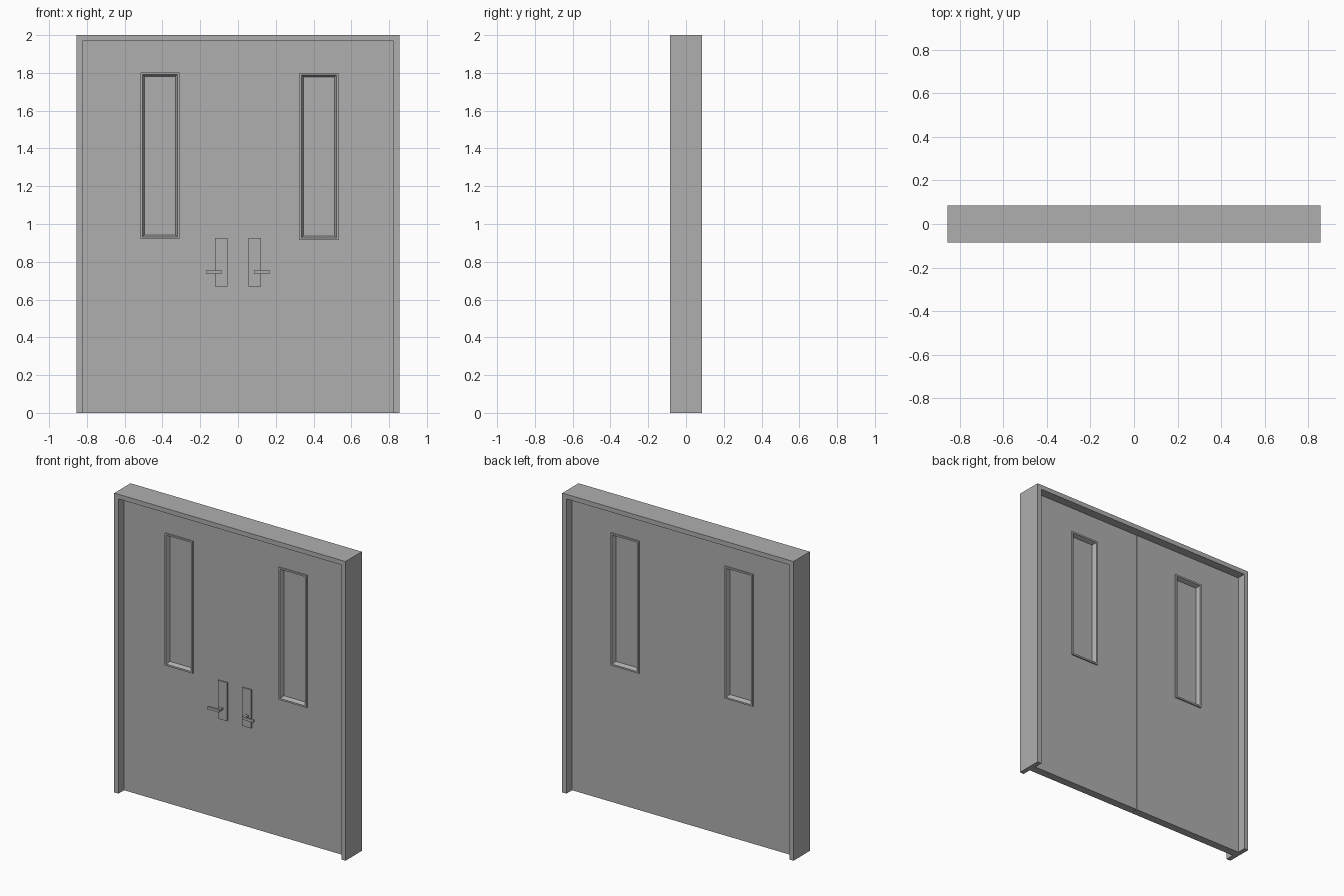
import bpy, bmesh

if "Cube" in bpy.data.objects:
    bpy.data.objects.remove(bpy.data.objects["Cube"])

# Dark grey paint shared by every part
PAINT = bpy.data.materials.new("dark_grey_paint")
PAINT.diffuse_color = (0.43, 0.43, 0.43, 1)
PAINT.use_nodes = True
PAINT.node_tree.nodes["Principled BSDF"].inputs["Base Color"].default_value = PAINT.diffuse_color


def finish(name, bm):
    bmesh.ops.recalc_face_normals(bm, faces=bm.faces)
    me = bpy.data.meshes.new(name)
    bm.to_mesh(me)
    bm.free()
    me.materials.append(PAINT)
    ob = bpy.data.objects.new(name, me)
    bpy.context.collection.objects.link(ob)
    return ob


def extrude_xz(name, pts, y0, y1):
    """Extrude an outline in the XZ plane from y0 to y1."""
    bm = bmesh.new()
    face = bm.faces.new([bm.verts.new((x, y0, z)) for x, z in pts])
    ext = bmesh.ops.extrude_face_region(bm, geom=[face])
    verts = [v for v in ext["geom"] if isinstance(v, bmesh.types.BMVert)]
    bmesh.ops.translate(bm, verts=verts, vec=(0, y1 - y0, 0))
    # Extruding a lone face may drop the starting cap: restore it if open
    bmesh.ops.holes_fill(bm, edges=[e for e in bm.edges if e.is_boundary])
    return finish(name, bm)


def box(name, x0, x1, y0, y1, z0, z1):
    return extrude_xz(name, [(x0, z0), (x1, z0), (x1, z1), (x0, z1)], y0, y1)


def ring_loft(name, rings):
    """Join rectangular rings (x0, x1, z0, z1, y) in a closed loop."""
    bm = bmesh.new()
    loops = [[bm.verts.new(p) for p in ((a, y, c), (b, y, c), (b, y, d), (a, y, d))]
             for a, b, c, d, y in rings]
    for i, cur in enumerate(loops):
        nxt = loops[(i + 1) % len(loops)]
        for k in range(4):
            j = (k + 1) % 4
            bm.faces.new((cur[k], cur[j], nxt[j], nxt[k]))
    return finish(name, bm)


def inset(rect, d, y):
    a, b, c, e = rect
    return (a + d, b - d, c + d, e - d, y)


W, H, D, T = 0.855, 2.0, 0.086, 0.031  # frame half width, height, half depth, thickness
LEAF = 0.027                           # door half thickness
GAP = 0.0012

# Door frame: two jambs and a head in one outline
I = W - T
extrude_xz("door_frame", [(-W, 0), (-I, 0), (-I, H - T), (I, H - T),
                          (I, 0), (W, 0), (W, H), (-W, H)], -D, D)

sides = (("left", -1, (-I, -GAP, 0, H - T), (-0.517, -0.31, 0.92, 1.803)),
         ("right", 1, (GAP, I, 0, H - T), (0.325, 0.532, 0.916, 1.8)))

for side, s, leaf, win in sides:
    # Door leaf with a window opening
    ring_loft(side + "_door", [inset(leaf, 0, -LEAF), inset(win, 0.008, -LEAF),
                               inset(win, 0.008, LEAF), inset(leaf, 0, LEAF)])
    # Raised window trim with a sloped inner edge on both faces
    y = LEAF + 0.009
    ring_loft(side + "_window_trim", [
        inset(win, 0, -y), inset(win, 0.011, -y), inset(win, 0.021, -0.012),
        inset(win, 0.021, 0.012), inset(win, 0.011, y), inset(win, 0, y)])
    # Window pane
    a, b, c, e, _ = inset(win, 0.016, 0)
    box(side + "_window_pane", a, b, -0.008, 0.008, c, e)

    # Handle plate, stem and lever, front face only
    def part(name, x0, x1, *rest):
        lo, hi = sorted((s * x0, s * x1))
        box(side + name, lo, hi, *rest)
    part("_handle_plate", 0.056, 0.123, -LEAF - 0.01, -LEAF, 0.67, 0.926)
    part("_handle_stem", 0.085, 0.102, -0.072, -LEAF - 0.009, 0.739, 0.753)
    part("_handle_lever", 0.085, 0.17, -0.081, -0.07, 0.737, 0.755)
